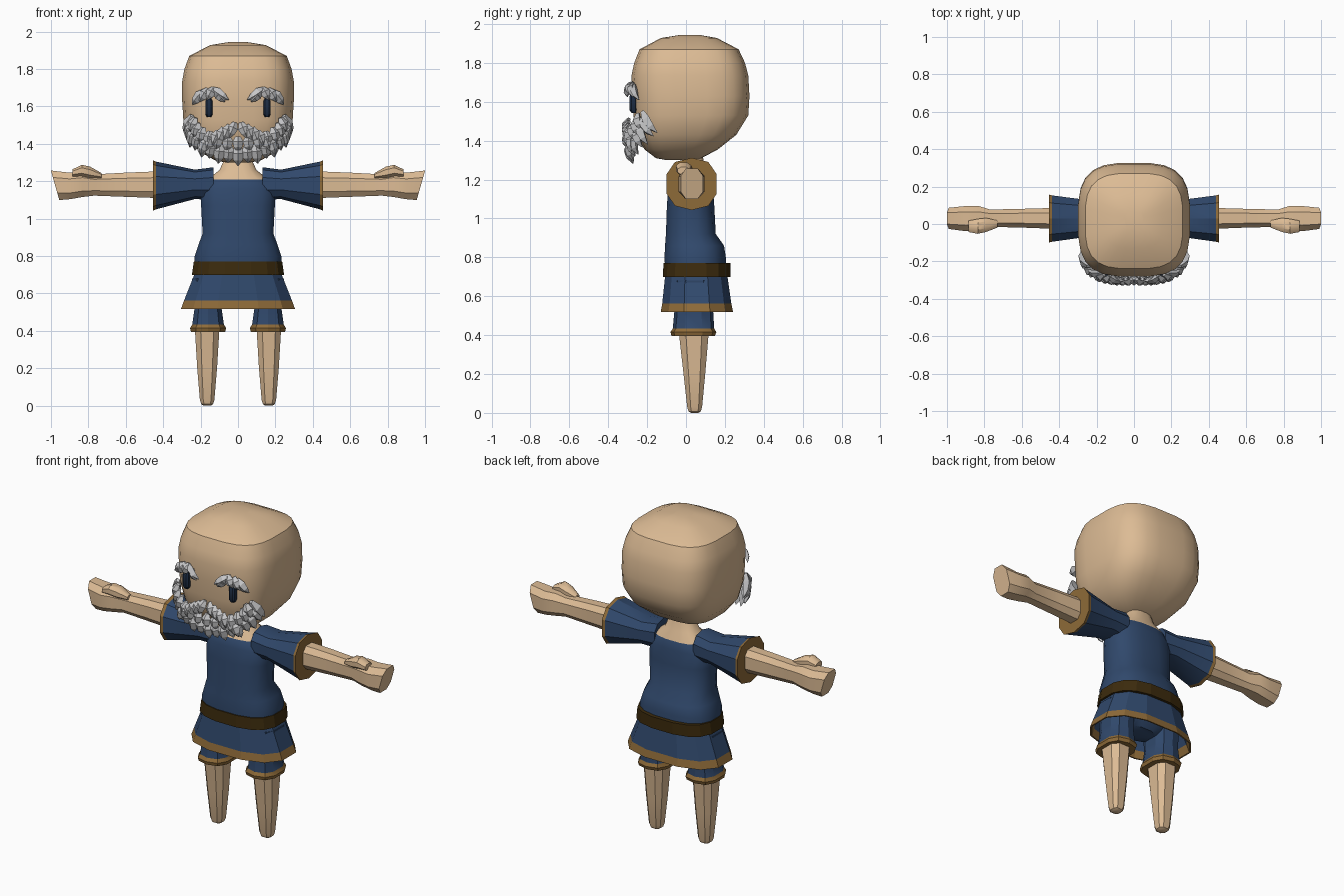
import bpy, bmesh, math
from mathutils import Vector


def material(name, rgb):
    m = bpy.data.materials.new(name)
    m.diffuse_color = (*rgb, 1)
    return m


SKIN = material("skin", (0.72, 0.50, 0.30))
BLUE = material("navy cloth", (0.03, 0.066, 0.15))
GOLD = material("ochre trim", (0.27, 0.145, 0.04))
BELT = material("dark leather", (0.045, 0.024, 0.004))
GREY = material("grey hair", (0.56, 0.56, 0.57))
EYE = material("dark eye", (0.012, 0.025, 0.055))


def finish(name, bm, mats, rule=None, smooth=35):
    """Turn a bmesh into an object, colouring faces by a rule on their centre."""
    bmesh.ops.recalc_face_normals(bm, faces=bm.faces)
    if rule:
        for f in bm.faces:
            f.material_index = rule(f.calc_center_median())
    me = bpy.data.meshes.new(name)
    bm.to_mesh(me)
    bm.free()
    for m in mats:
        me.materials.append(m)
    ob = bpy.data.objects.new(name, me)
    bpy.context.collection.objects.link(ob)
    if smooth:
        bpy.ops.object.select_all(action='DESELECT')
        ob.select_set(True)
        bpy.context.view_layer.objects.active = ob
        bpy.ops.object.shade_smooth_by_angle(angle=math.radians(smooth))
    return ob


def skin_rings(bm, rings):
    loops = [[bm.verts.new(p) for p in r] for r in rings]
    n = len(loops[0])
    for a, b in zip(loops, loops[1:]):
        for i in range(n):
            j = (i + 1) % n
            bm.faces.new((a[i], a[j], b[j], b[i]))
    bm.faces.new(loops[0])
    bm.faces.new(loops[-1])


def oval(n, power, turn=0.0):
    """Unit superellipse: 2 is round, higher is squarer."""
    pts = []
    for i in range(n):
        a = 2 * math.pi * (i + turn) / n
        c, s = math.cos(a), math.sin(a)
        pts.append((math.copysign(abs(c) ** (2 / power), c),
                    math.copysign(abs(s) ** (2 / power), s)))
    return pts


def loft_z(name, rows, mats, n=12, power=2.6, cx=0.0, rule=None, smooth=35, turn=0.5):
    """Rows are (z, half width, y min, y max)."""
    bm = bmesh.new()
    skin_rings(bm, [[(cx + rx * u, (y0 + y1) / 2 + (y1 - y0) / 2 * v, z)
                     for u, v in oval(n, power, turn)] for z, rx, y0, y1 in rows])
    return finish(name, bm, mats, rule, smooth)


def loft_x(name, rows, mats, side, n=8, power=2.4, rule=None, smooth=35, slant=0.0):
    """Rows are (x, y min, y max, z min, z max); slant tips the last ring."""
    bm = bmesh.new()
    rings = []
    for k, (x, y0, y1, z0, z1) in enumerate(rows):
        t = slant if k == len(rows) - 1 else 0
        rings.append([(side * (x + t * v), (y0 + y1) / 2 + (y1 - y0) / 2 * u,
                       (z0 + z1) / 2 + (z1 - z0) / 2 * v) for u, v in oval(n, power, 0.5)])
    skin_rings(bm, rings)
    return finish(name, bm, mats, rule, smooth)


# Head: rounded cube
loft_z("head", [
    (1.944, 0.05, -0.03, 0.07), (1.928, 0.15, -0.13, 0.16), (1.87, 0.262, -0.24, 0.272),
    (1.80, 0.288, -0.268, 0.305), (1.735, 0.30, -0.282, 0.322), (1.63, 0.30, -0.277, 0.328),
    (1.53, 0.294, -0.272, 0.322), (1.43, 0.262, -0.255, 0.26), (1.355, 0.20, -0.215, 0.165),
    (1.31, 0.12, -0.155, 0.08), (1.30, 0.06, -0.10, 0.04)], [SKIN], n=24, power=3.2)

# Torso with the bare neck opening on top
loft_z("tunic_body", [
    (0.74, 0.235, -0.11, 0.21), (0.80, 0.235, -0.113, 0.207), (0.86, 0.215, -0.11, 0.198),
    (0.92, 0.192, -0.105, 0.155), (1.07, 0.20, -0.10, 0.147), (1.16, 0.20, -0.092, 0.14),
    (1.21, 0.165, -0.078, 0.13), (1.26, 0.10, -0.03, 0.10), (1.35, 0.06, -0.01, 0.08)],
    [BLUE, SKIN], n=16, rule=lambda c: int(c.z > 1.2))

# Belt and open skirt with a gold hem
loft_z("belt", [(0.70, 0.25, -0.122, 0.232), (0.77, 0.24, -0.118, 0.232)],
       [BELT], n=16, smooth=0)
loft_z("skirt", [
    (0.72, 0.232, -0.11, 0.215), (0.563, 0.296, -0.127, 0.238), (0.518, 0.313, -0.135, 0.247),
    (0.518, 0.304, -0.127, 0.239), (0.563, 0.286, -0.118, 0.229), (0.67, 0.235, -0.10, 0.205)],
    [BLUE, GOLD], smooth=0, rule=lambda c: int(c.z < 0.56))
loft_z("hips", [(0.56, 0.10, -0.03, 0.11), (0.61, 0.20, -0.065, 0.15), (0.70, 0.22, -0.09, 0.19)],
       [BLUE])

for s, tag in ((-1, "right"), (1, "left")):
    # Flared sleeve, gold around the edge and across its end
    loft_x(tag + "_sleeve", [
        (0.13, -0.065, 0.12, 1.10, 1.275), (0.23, -0.07, 0.13, 1.105, 1.262),
        (0.438, -0.10, 0.158, 1.05, 1.305), (0.455, -0.105, 0.163, 1.043, 1.312)],
        [BLUE, GOLD], s, n=10, smooth=25, rule=lambda c: int(abs(c.x) > 0.44))
    # Arm and closed hand in one piece, thumb on top
    loft_x(tag + "_arm", [
        (0.40, -0.03, 0.09, 1.105, 1.258), (0.60, -0.022, 0.084, 1.113, 1.25),
        (0.77, -0.018, 0.08, 1.12, 1.24), (0.83, -0.04, 0.10, 1.112, 1.255),
        (0.90, -0.042, 0.10, 1.10, 1.25), (0.978, -0.03, 0.09, 1.095, 1.262)],
        [SKIN], s, power=2.8, slant=0.024)
    loft_x(tag + "_thumb", [
        (0.73, -0.02, 0.02, 1.215, 1.245), (0.79, -0.045, 0.035, 1.215, 1.28),
        (0.835, -0.055, 0.03, 1.225, 1.29), (0.885, -0.045, 0.02, 1.225, 1.265)], [SKIN], s)
    # Short trouser leg with gold cuff
    loft_z(tag + "_shorts", [
        (0.68, 0.09, -0.06, 0.15), (0.52, 0.075, -0.06, 0.14), (0.434, 0.088, -0.068, 0.145),
        (0.415, 0.10, -0.08, 0.156), (0.395, 0.095, -0.074, 0.148)],
        [BLUE, GOLD], n=10, cx=s * 0.16, smooth=25, rule=lambda c: int(c.z < 0.43))
    # Tapered bare leg
    loft_z(tag + "_leg", [
        (0.42, 0.07, -0.042, 0.122), (0.20, 0.056, -0.016, 0.102), (0.03, 0.041, 0.004, 0.085),
        (0.008, 0.033, 0.011, 0.078), (0.0, 0.02, 0.025, 0.065)],
        [SKIN], n=8, cx=s * 0.165, power=2.8)
    # Upright oval eye
    loft_z(tag + "_eye", [
        (1.543, 0.012, -0.282, -0.25), (1.558, 0.021, -0.292, -0.25),
        (1.628, 0.021, -0.292, -0.25), (1.645, 0.012, -0.282, -0.25)],
        [EYE], n=8, cx=s * 0.155)


# Hair tufts: pointed four-sided leaves lying on the face
def face_y(x):
    return 0.02 - 0.292 * max(0.02, 1 - abs(x / 0.3) ** 3.2) ** (1 / 3.2)


def tuft(bm, x0, z0, x1, z1, lift=0.01, width=0.032, thick=0.024, tip_lift=0.0):
    a = Vector((x0, face_y(x0) - lift, z0))
    b = Vector((x1, face_y(x1) - tip_lift, z1))
    out = Vector((x0 * abs(x0) * 10, -1, 0)).normalized()
    axis = (b - a).normalized()
    across = axis.cross(out).normalized()
    out = across.cross(axis).normalized()
    rings = []
    for t, w, bow in ((0, 0.45, 0), (0.35, 1, 0.012), (0.7, 0.75, 0.012), (1, 0.08, 0)):
        p = a.lerp(b, t) + out * bow
        rings.append([p + across * width * w, p + out * thick * w,
                      p - across * width * w, p - out * thick * w])
    skin_rings(bm, rings)


# Beard: two overlapping rows hanging from a U-shaped line
bm = bmesh.new()
for i in range(17):
    u = (i - 8) / 8
    a = u * math.pi / 2
    x, z = 0.245 * math.sin(a), 1.54 - 0.16 * math.cos(a)
    drop = 0.085 if i % 2 else 0.098
    tuft(bm, x, z + 0.01, 0.283 * math.sin(a * 0.97), z - drop, 0.014, 0.034, 0.026, 0.0)
for i in range(13):
    a = (i - 6) / 6 * 1.4
    x, z = 0.23 * math.sin(a), 1.545 - 0.12 * math.cos(a)
    tuft(bm, x, z + 0.015, 0.255 * math.sin(a), z - 0.07, 0.02, 0.03, 0.024, 0.025)
finish("beard", bm, [GREY], smooth=0)

# Moustache sweeping out from the middle
bm = bmesh.new()
for s in (-1, 1):
    for i in range(6):
        x = 0.015 + i * 0.03
        z = 1.52 - 0.35 * x - 1.2 * x * x
        tuft(bm, s * x, z, s * (x + 0.035), z - 0.085, 0.022, 0.028, 0.02, 0.035)
finish("moustache", bm, [GREY], smooth=0)

# Bushy eyebrows fanning in and out from a high middle
bm = bmesh.new()
for s in (-1, 1):
    for x0, z0, x1, z1 in ((0.14, 1.695, 0.05, 1.635), (0.11, 1.675, 0.07, 1.625),
                           (0.13, 1.70, 0.165, 1.635), (0.16, 1.695, 0.205, 1.625),
                           (0.18, 1.685, 0.245, 1.61)):
        tuft(bm, s * x0, z0, s * x1, z1, 0.012, 0.028, 0.02, 0.03)
finish("eyebrows", bm, [GREY], smooth=0)
